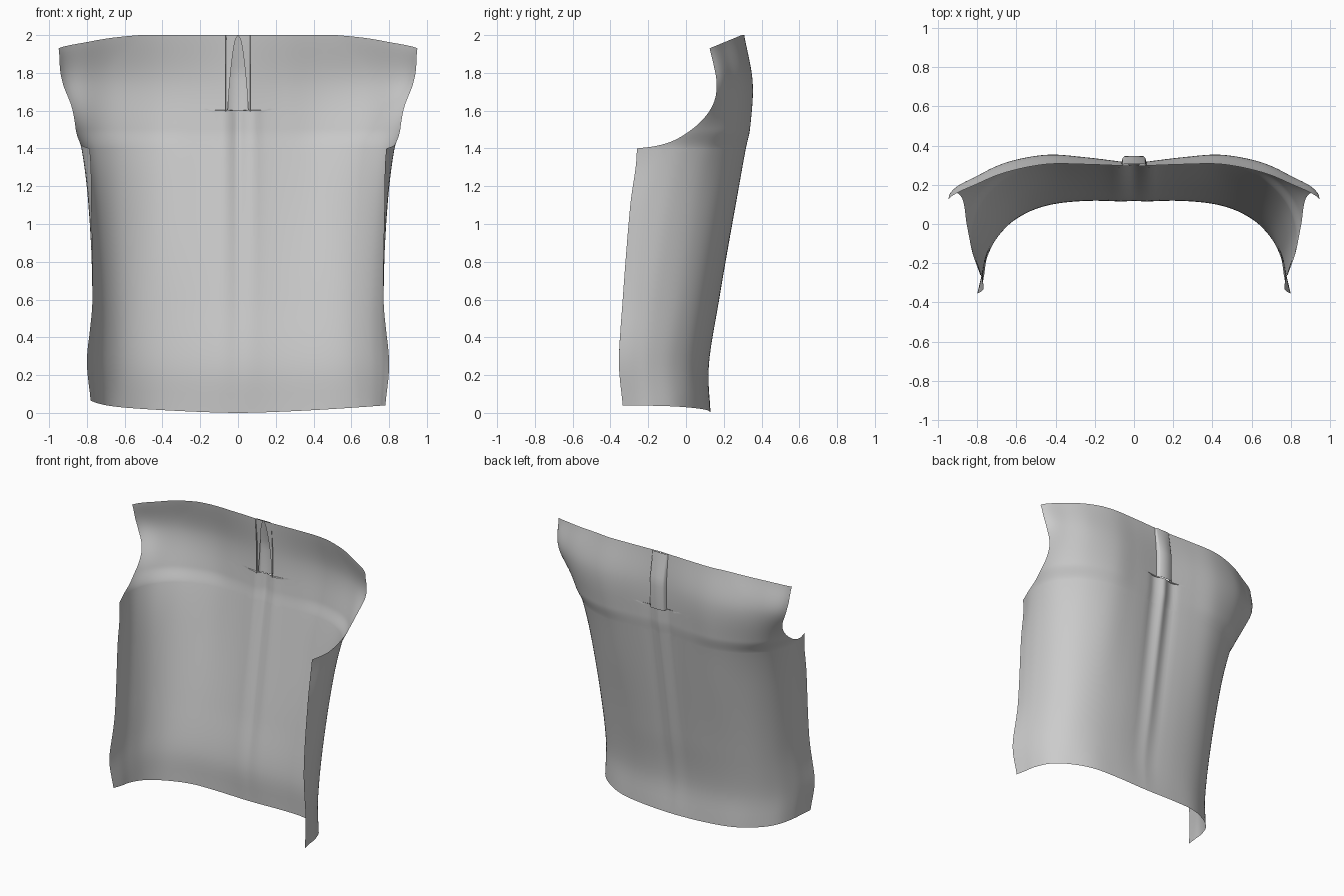
import bpy, bmesh, math

if "Cube" in bpy.data.objects:
    bpy.data.objects.remove(bpy.data.objects["Cube"])


def hermite(ts, vs, t):
    """Smooth interpolation of vs over knots ts."""
    n = len(ts)
    i = 0
    while i < n - 2 and t > ts[i + 1]:
        i += 1

    def slope(k):
        a, b = max(k - 1, 0), min(k + 1, n - 1)
        return (vs[b] - vs[a]) / (ts[b] - ts[a])
    h = ts[i + 1] - ts[i]
    u = (t - ts[i]) / h
    return ((2*u**3 - 3*u**2 + 1) * vs[i] + (u**3 - 2*u**2 + u) * h * slope(i)
            + (3*u**2 - 2*u**3) * vs[i + 1] + (u**3 - u**2) * h * slope(i + 1))


# Half cross-sections (x, y) from the centre back to the side seam, by height
LEVELS = [0, 0.25, 0.6, 1.1, 1.4, 1.5, 1.75, 2.0]
SECTIONS = [
    [(0, .13), (.25, .125), (.45, .10), (.6, .03), (.7, -.06), (.75, -.17), (.765, -.26), (.78, -.335)],
    [(0, .115), (.25, .12), (.45, .095), (.6, .03), (.7, -.07), (.755, -.18), (.78, -.27), (.8, -.355)],
    [(0, .165), (.25, .175), (.45, .15), (.6, .085), (.7, -.02), (.755, -.15), (.77, -.25), (.77, -.335)],
    [(0, .24), (.25, .262), (.45, .25), (.62, .175), (.73, .06), (.785, -.08), (.79, -.2), (.775, -.295)],
    [(0, .285), (.25, .312), (.45, .31), (.63, .245), (.76, .13), (.82, 0), (.825, -.13), (.785, -.26)],
    [(0, .30), (.25, .328), (.45, .335), (.65, .275), (.78, .175), (.855, .04), (.86, -.12), (.82, -.3)],
    [(0, .31), (.25, .34), (.45, .352), (.65, .315), (.8, .245), (.925, .16), (.95, 0), (.95, -.3)],
    [(0, .295), (.25, .305), (.45, .305), (.65, .265), (.8, .205), (.95, .125), (.98, 0), (.98, -.3)],
]
# Armhole edge as (z, y)
ARMHOLE = [(1.4, -.26), (1.415, -.15), (1.45, -.05), (1.52, .05), (1.6, .12),
           (1.68, .155), (1.77, .162), (1.86, .15), (2.0, .125)]
SLIT_Z = 1.6
COLS = 44


def section(z):
    """Control points of the cross-section at height z."""
    return [[hermite(LEVELS, [s[c][k] for s in SECTIONS], z) for c in range(8)] for k in (0, 1)]


def find(f, lo, hi):
    """Bisection for a rising function."""
    for _ in range(30):
        mid = (lo + hi) / 2
        lo, hi = (mid, hi) if f(mid) < 0 else (lo, mid)
    return (lo + hi) / 2


def slit_width(z):
    return .055 * math.sqrt(max(0, (2 - z) / .4)) if z > SLIT_Z else 0


def build(name, verts, faces, weld=1e-4):
    bm = bmesh.new()
    vs = [bm.verts.new(v) for v in verts]
    for f in faces:
        bm.faces.new([vs[i] for i in f])
    bmesh.ops.remove_doubles(bm, verts=bm.verts, dist=weld)
    bmesh.ops.recalc_face_normals(bm, faces=bm.faces)
    mesh = bpy.data.meshes.new(name)
    bm.to_mesh(mesh)
    bm.free()
    ob = bpy.data.objects.new(name, mesh)
    bpy.context.collection.objects.link(ob)
    bpy.ops.object.select_all(action='DESELECT')
    ob.select_set(True)
    bpy.context.view_layer.objects.active = ob
    bpy.ops.object.shade_smooth_by_angle(angle=math.radians(50))
    return ob


# Rows as (height, y of the free edge or None along the side seam)
rows = [(1.4 * i / 28, None) for i in range(28)]
idx = list(range(len(ARMHOLE)))
for i in range(49):
    t = i / 6
    rows.append((hermite(idx, [a[0] for a in ARMHOLE], t), hermite(idx, [a[1] for a in ARMHOLE], t)))
rows.append((SLIT_Z + .004, hermite([a[0] for a in ARMHOLE], [a[1] for a in ARMHOLE], SLIT_Z + .004)))
rows.sort(key=lambda r: r[0])

# Back panel: both halves, with the armholes, centre ridge and hem sweep
C = list(range(8))
verts, faces = [], []
for side in (1, -1):
    base = len(verts)
    for z, edge in rows:
        z = min(z, 2.0)
        xs, ys = section(z)
        end = 7 if edge is None else find(lambda s: edge - hermite(C, ys, s), 3, 7)
        w = slit_width(z)
        start = find(lambda s: hermite(C, xs, s) - w, 0, 2) if w > 0 else 0
        for j in range(COLS + 1):
            s = start + (end - start) * (j / COLS) ** 1.4
            x, y = hermite(C, xs, s), hermite(C, ys, s)
            sag = .07 * (max(0, z - 1.4) / .6) ** 2 * max(0, (.295 - y) / .17)
            hem = max(0, 1 - z / .4) * (.04 * (x / .78) ** 1.5 + (.025 * (x / .78) ** 12 if side < 0 else 0))
            if z < SLIT_Z + .002:
                fade = min(1, z / 1.5)
                y += fade * (.026 * math.exp(-(x / .035) ** 2) - .008 * math.exp(-((x - .085) / .03) ** 2))
            verts.append((side * x, y, z - sag + hem))
    n = COLS + 1
    for r in range(len(rows) - 1):
        for j in range(COLS):
            a = base + r * n + j
            faces.append((a, a + 1, a + n + 1, a + n))
build("back_panel", verts, faces)

# Pleat strip standing behind the slit
PROFILE = [(-1.12, -.05), (-1, .7), (-.85, .95), (0, 1), (.85, .95), (1, .7), (1.12, -.05)]
verts, faces = [], []
steps = 12
for i in range(steps + 1):
    z = SLIT_Z - .005 + (2 - SLIT_Z + .003) * i / steps
    xs, ys = section(z)
    depth = .012 + .026 * min(1, (2 - z) / .2)
    for px, py in PROFILE:
        verts.append((px * .058, ys[0] + py * depth, z))
n = len(PROFILE)
for i in range(steps):
    for j in range(n - 1):
        a = i * n + j
        faces.append((a, a + 1, a + n + 1, a + n))
build("pleat_strip", verts, faces)
